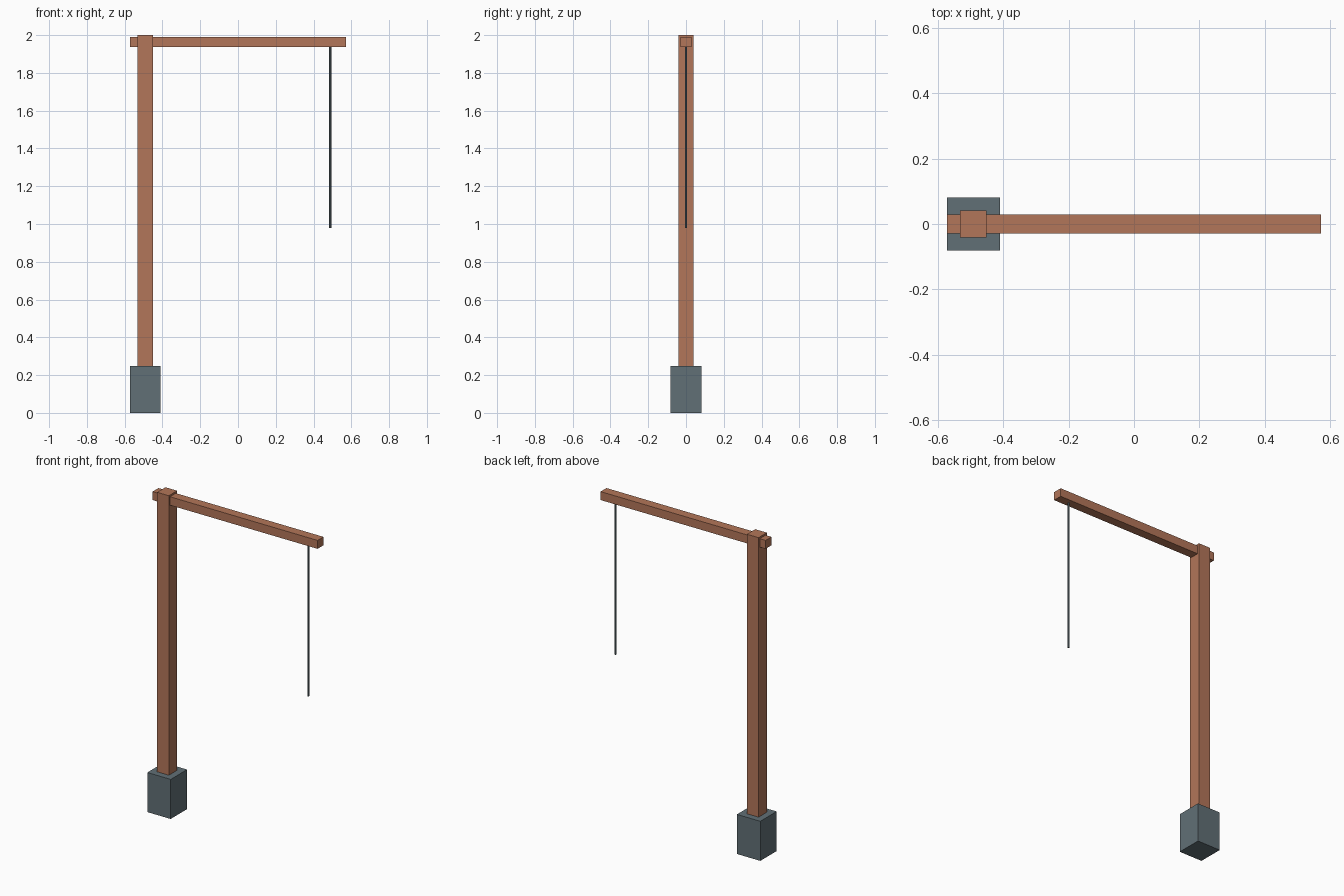
import bpy

if "Cube" in bpy.data.objects:
    bpy.data.objects.remove(bpy.data.objects["Cube"])


def material(name, color):
    m = bpy.data.materials.new(name)
    m.diffuse_color = (*color, 1)
    m.use_nodes = True
    m.node_tree.nodes["Principled BSDF"].inputs["Base Color"].default_value = m.diffuse_color
    return m


wood = material("wood", (0.45, 0.18, 0.10))
slate = material("slate", (0.12, 0.16, 0.18))


def box(name, x, y, z, mat):
    """Box from (min, max) ranges on each axis."""
    bpy.ops.mesh.primitive_cube_add(size=1, location=[sum(r) / 2 for r in (x, y, z)])
    ob = bpy.context.object
    ob.name = name
    ob.scale = [r[1] - r[0] for r in (x, y, z)]
    bpy.ops.object.transform_apply(location=False, rotation=False, scale=True)
    ob.data.materials.append(mat)
    return ob


# Footing block
box("footing", (-0.572, -0.410), (-0.081, 0.081), (0, 0.248), slate)

# Upright post standing on the footing
box("post", (-0.532, -0.451), (-0.041, 0.041), (0.248, 2.0), wood)

# Horizontal arm passing through the post
box("arm", (-0.572, 0.572), (-0.029, 0.029), (1.936, 1.989), wood)

# Thin rod hanging from the arm
top, bottom = 1.936, 0.98
bpy.ops.mesh.primitive_cylinder_add(vertices=8, radius=0.006, depth=top - bottom,
                                    location=(0.488, 0, (top + bottom) / 2))
rod = bpy.context.object
rod.name = "hanging_rod"
rod.data.materials.append(slate)
